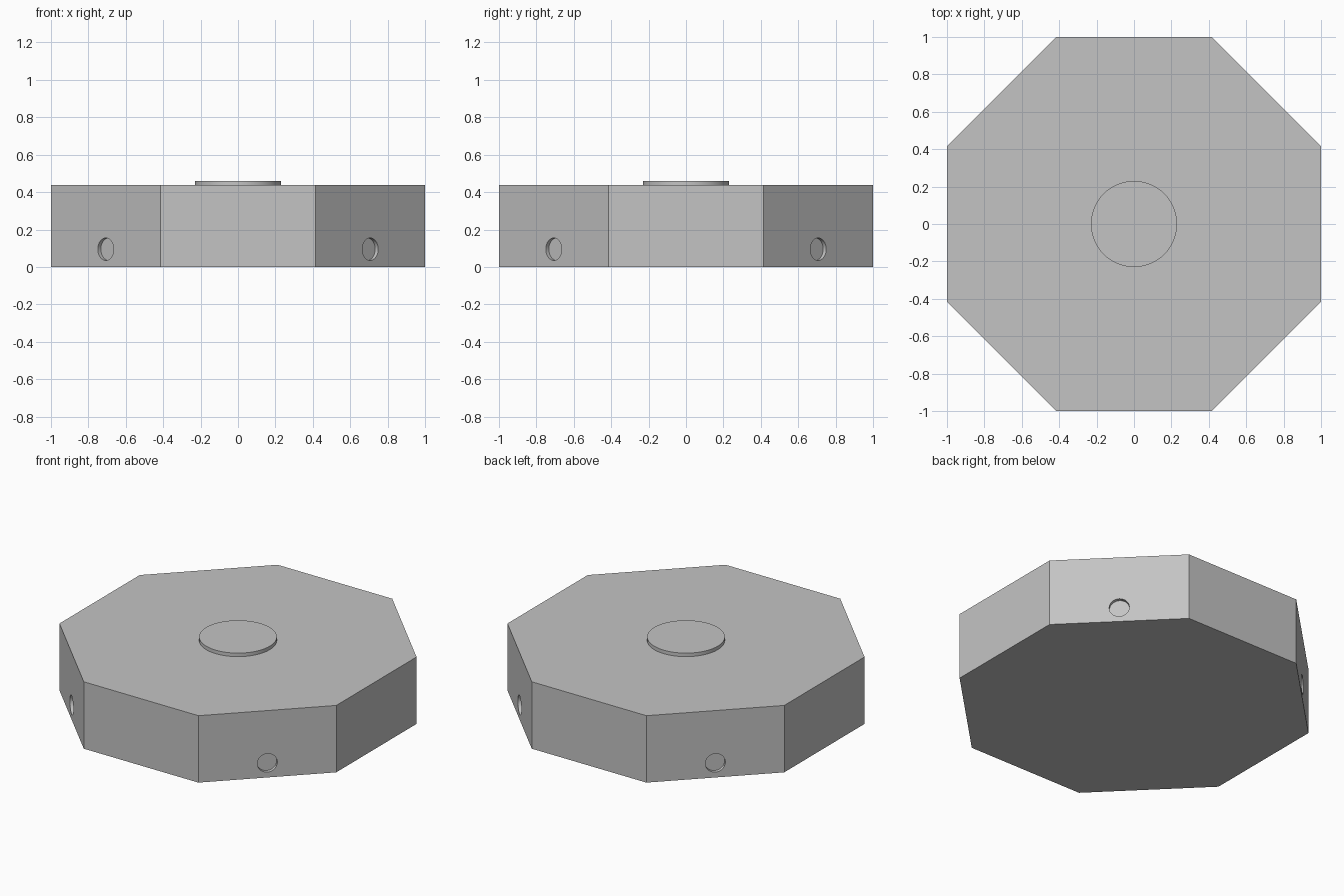
import bpy
from math import pi, cos

BODY_HEIGHT = 0.437
STEP = 0.023            # disc height and pocket depth
POCKET_RADIUS = 0.06
POCKET_Z = 0.095

cube = bpy.data.objects.get("Cube")
if cube:
    bpy.data.objects.remove(cube, do_unlink=True)

grey = bpy.data.materials.new("light_grey")
grey.use_nodes = True
grey.diffuse_color = (0.55, 0.55, 0.55, 1)
grey.node_tree.nodes["Principled BSDF"].inputs["Base Color"].default_value = grey.diffuse_color


def cylinder(name, sides, radius, depth, location, rotation=(0, 0, 0)):
    bpy.ops.mesh.primitive_cylinder_add(vertices=sides, radius=radius, depth=depth,
                                        location=location, rotation=rotation)
    obj = bpy.context.object
    obj.name = name
    obj.data.materials.append(grey)
    return obj


# Octagonal body, flat sides facing the axes
body = cylinder("octagonal_body", 8, 1 / cos(pi / 8), BODY_HEIGHT,
                (0, 0, BODY_HEIGHT / 2), (0, 0, pi / 8))

# Shallow round pockets in the four diagonal sides
for i in range(4):
    angle = pi / 4 + i * pi / 2
    d = cos(pi / 4)
    sx, sy = (1 if i in (0, 3) else -1), (1 if i < 2 else -1)
    cutter = cylinder("pocket_cutter", 48, POCKET_RADIUS, 2 * STEP,
                      (sx * d, sy * d, POCKET_Z), (0, pi / 2, angle))
    cutter.hide_render = True
    cut = body.modifiers.new("pocket", "BOOLEAN")
    cut.operation = "DIFFERENCE"
    cut.solver = "EXACT"
    cut.object = cutter
    bpy.context.view_layer.objects.active = body
    bpy.ops.object.modifier_apply(modifier=cut.name)
    bpy.data.objects.remove(cutter, do_unlink=True)

# Raised disc on top
disc = cylinder("top_disc", 64, 0.23, STEP, (0, 0, BODY_HEIGHT + STEP / 2))

# Smooth round walls, crisp edges
for obj in (body, disc):
    bpy.ops.object.select_all(action="DESELECT")
    obj.select_set(True)
    bpy.context.view_layer.objects.active = obj
    bpy.ops.object.shade_smooth_by_angle(angle=pi / 6)
